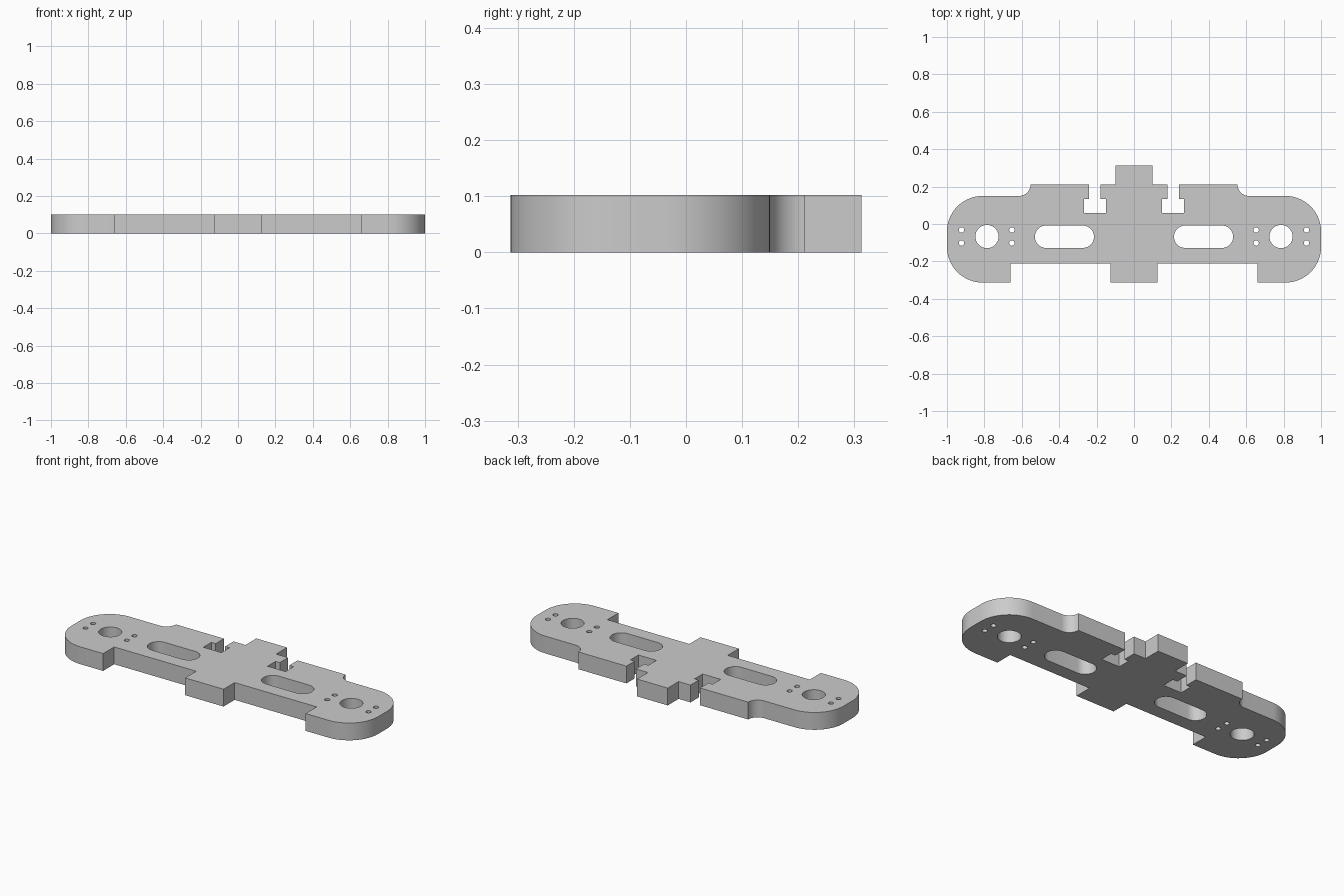
import bpy, bmesh, math

if "Cube" in bpy.data.objects:
    bpy.data.objects.remove(bpy.data.objects["Cube"])

THICK = 0.102


def arc(cx, cy, r, a0, a1, n=14):
    """Points on an arc, angles in degrees."""
    return [(cx + r * math.cos(math.radians(a0 + (a1 - a0) * i / n)),
             cy + r * math.sin(math.radians(a0 + (a1 - a0) * i / n))) for i in range(n + 1)]


def circle(cx, cy, r, n):
    return arc(cx, cy, r, 0, 360, n)[:-1]


def mirrored(loop):
    return [(-x, y) for x, y in reversed(loop)]


# Right half of the outline, from the back tab clockwise to the front tab
half = [(0.10, 0.313), (0.10, 0.212), (0.178, 0.212),
        (0.178, 0.135), (0.15, 0.135), (0.15, 0.06),      # T-shaped notch
        (0.268, 0.06), (0.268, 0.135), (0.24, 0.135), (0.24, 0.212)]
half += arc(0.615, 0.212, 0.062, 180, 270, 10)            # concave fillet
half += arc(0.81, -0.04, 0.19, 90, 0)                     # rounded end, back
half += arc(0.81, -0.123, 0.19, 0, -90)                   # rounded end, front
half += [(0.66, -0.313), (0.66, -0.21), (0.125, -0.21), (0.125, -0.313)]
outline = half + mirrored(half)

# Openings on the right side: slot, large hole, four pin holes
slot = arc(0.47, -0.068, 0.06, -90, 90, 20) + arc(0.274, -0.068, 0.06, 90, 270, 20)
holes = [slot, circle(0.786, -0.067, 0.062, 40)]
holes += [circle(x, y, 0.0145, 16) for x in (0.653, 0.922) for y in (-0.032, -0.102)]
holes += [mirrored(h) for h in holes]

# Flat filled profile, extruded to the plate thickness
profile = bpy.data.curves.new("plate_profile", 'CURVE')
profile.dimensions = '2D'
profile.fill_mode = 'BOTH'
profile.extrude = THICK / 2
for loop in [outline] + holes:
    spline = profile.splines.new('POLY')
    spline.points.add(len(loop) - 1)
    for p, (x, y) in zip(spline.points, loop):
        p.co = (x, y, 0, 1)
    spline.use_cyclic_u = True
curve_obj = bpy.data.objects.new("plate_profile", profile)
bpy.context.collection.objects.link(curve_obj)
bpy.context.view_layer.update()
mesh = bpy.data.meshes.new_from_object(
    curve_obj.evaluated_get(bpy.context.evaluated_depsgraph_get()))
bpy.data.objects.remove(curve_obj)

# Weld caps to walls and stand the plate on the floor
bm = bmesh.new()
bm.from_mesh(mesh)
bmesh.ops.remove_doubles(bm, verts=bm.verts, dist=1e-4)
bmesh.ops.recalc_face_normals(bm, faces=bm.faces)
bmesh.ops.translate(bm, verts=bm.verts, vec=(0, 0, THICK / 2))
bm.to_mesh(mesh)
bm.free()

grey = bpy.data.materials.new("light grey")
grey.diffuse_color = (0.6, 0.6, 0.6, 1)
grey.use_nodes = True
grey.node_tree.nodes["Principled BSDF"].inputs["Base Color"].default_value = grey.diffuse_color
mesh.materials.clear()
mesh.materials.append(grey)
plate = bpy.data.objects.new("mounting_plate", mesh)
bpy.context.collection.objects.link(plate)
bpy.context.view_layer.objects.active = plate
plate.select_set(True)
bpy.ops.object.shade_smooth_by_angle(angle=math.radians(30))
